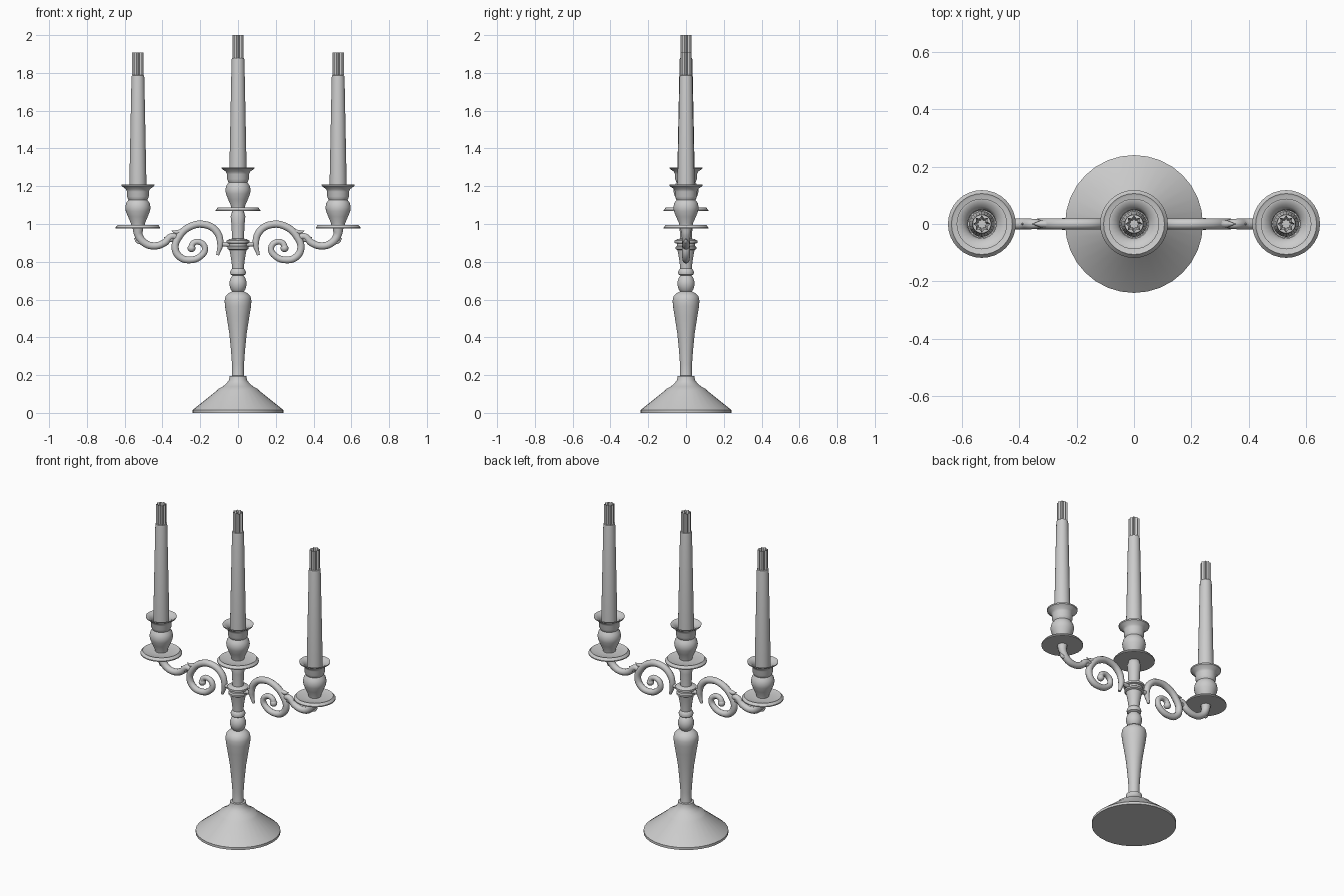
import bpy, bmesh, math

cube = bpy.data.objects.get("Cube")
if cube:
    bpy.data.objects.remove(cube, do_unlink=True)


def finish(obj, angle=35):
    bpy.ops.object.select_all(action='DESELECT')
    obj.select_set(True)
    bpy.context.view_layer.objects.active = obj
    bpy.ops.object.shade_smooth_by_angle(angle=math.radians(angle))
    return obj


def link_bmesh(name, bm, location, angle=35):
    bmesh.ops.recalc_face_normals(bm, faces=bm.faces[:])
    mesh = bpy.data.meshes.new(name)
    bm.to_mesh(mesh)
    bm.free()
    obj = bpy.data.objects.new(name, mesh)
    obj.location = location
    bpy.context.collection.objects.link(obj)
    return finish(obj, angle)


def lathe(name, profile, location=(0, 0, 0), sides=32):
    """Spin (radius, height) points round z; both ends are capped."""
    bm = bmesh.new()
    rings = []
    for r, z in profile:
        rings.append([bm.verts.new((r * math.cos(math.tau * i / sides),
                                    r * math.sin(math.tau * i / sides), z))
                      for i in range(sides)])
    for a, b in zip(rings, rings[1:]):
        for i in range(sides):
            j = (i + 1) % sides
            bm.faces.new((a[i], a[j], b[j], b[i]))
    bm.faces.new(rings[0])
    bm.faces.new(rings[-1])
    return link_bmesh(name, bm, location)


def tube(name, points, radii, side):
    """Round tapered tube through (x, z) points, mirrored by side."""
    curve = bpy.data.curves.new(name, 'CURVE')
    curve.dimensions = '3D'
    curve.bevel_depth = 1
    curve.bevel_resolution = 3
    curve.resolution_u = 6
    curve.use_fill_caps = True
    spline = curve.splines.new('BEZIER')
    spline.bezier_points.add(len(points) - 1)
    for bp, (x, z), r in zip(spline.bezier_points, points, radii):
        bp.co = (side * x, 0, z)
        bp.radius = r
        bp.handle_left_type = bp.handle_right_type = 'AUTO'
    temp = bpy.data.objects.new(name + "_path", curve)
    bpy.context.collection.objects.link(temp)
    bpy.context.view_layer.update()
    graph = bpy.context.evaluated_depsgraph_get()
    mesh = bpy.data.meshes.new_from_object(temp.evaluated_get(graph))
    bpy.data.objects.remove(temp, do_unlink=True)
    obj = bpy.data.objects.new(name, mesh)
    bpy.context.collection.objects.link(obj)
    return finish(obj, 50)


def wick(name, location, ribs=8):
    """Fluted tip with a sunken top."""
    bm = bmesh.new()
    rings = []
    for scale, z in ((1, 0), (1, .12), (.6, .095)):
        ring = []
        for i in range(ribs * 2):
            a = math.tau * i / (ribs * 2)
            r = scale * (.03 if i % 2 == 0 else .021)
            ring.append(bm.verts.new((r * math.cos(a), r * math.sin(a), z)))
        rings.append(ring)
    n = ribs * 2
    for a, b in zip(rings, rings[1:]):
        for i in range(n):
            bm.faces.new((a[i], a[(i + 1) % n], b[(i + 1) % n], b[i]))
    bm.faces.new(rings[0])
    bm.faces.new(rings[-1])
    return link_bmesh(name, bm, location, 20)


# Foot and turned stem
lathe("foot", [(.24, 0), (.24, .015), (.232, .022), (.112, .118), (.105, .127),
               (.08, .14), (.06, .157), (.047, .175), (.045, .195), (.03, .197)])
lathe("stem", [(.035, .18), (.031, .21), (.032, .26), (.037, .33), (.046, .42),
               (.06, .51), (.069, .565), (.071, .595), (.066, .618), (.048, .635),
               (.03, .643), (.038, .652), (.045, .675), (.045, .695), (.037, .717),
               (.028, .727), (.04, .733), (.042, .745), (.037, .758), (.031, .765),
               (.034, .80), (.041, .84), (.046, .865)])
lathe("arm_collar", [(.045, .862), (.055, .868), (.055, .878), (.048, .884),
                     (.048, .896), (.06, .9), (.06, .912), (.045, .92), (.033, .922)])
lathe("upper_stem", [(.033, .91), (.032, .94), (.035, 1.0), (.039, 1.04),
                     (.034, 1.055), (.03, 1.075)])

# Drip dish, cup, candle and wick, with heights relative to the dish underside
dish = [(.118, 0), (.118, .006), (.106, .02), (.1, .017), (.04, .017)]
cup = [(.035, .012), (.038, .03), (.052, .062), (.064, .092), (.067, .112),
       (.062, .135), (.05, .152), (.053, .158), (.058, .17), (.058, .195),
       (.063, .208), (.086, .225), (.088, .232), (.082, .232), (.06, .217),
       (.05, .2), (.048, .15)]
candle = [(.045, .15), (.045, .25), (.034, .8), (.032, .811), (.026, .812)]
for label, x, z in (("centre", 0, 1.068), ("left", .53, .976), ("right", -.53, .976)):
    spot = (x, 0, z)
    lathe(label + "_dish", dish, spot)
    lathe(label + "_cup", cup, spot)
    lathe(label + "_candle", candle, spot, 24)
    wick(label + "_wick", (x, 0, z + .812))

# Scrolled arms
scroll = [(.108, .835), (.094, .90), (.115, .962), (.177, .997), (.255, .985),
          (.313, .932), (.333, .873), (.307, .825), (.257, .81), (.2, .828),
          (.175, .868), (.197, .902), (.235, .9), (.248, .872)]
scroll_radii = [.008, .018, .02, .02, .02, .02, .02, .02, .019, .018, .017, .016,
                .016, .018]
arm = [(.53, .98), (.526, .94), (.495, .9), (.445, .884), (.39, .9), (.35, .935),
       (.318, .925)]
arm_radii = [.03, .023, .021, .02, .02, .018, .014]
leaves = {"arch_leaf": [(.28, .965), (.325, .957), (.353, .965)],
          "arm_leaf": [(.345, .92), (.375, .917), (.392, .932)],
          "outer_leaf": [(.5, .91), (.53, .908), (.55, .925)]}
for label, side in (("left", 1), ("right", -1)):
    tube(label + "_scroll", scroll, scroll_radii, side)
    tube(label + "_arm", arm, arm_radii, side)
    tube(label + "_arm_joint", [(.04, .89), (.095, .895)], [.013, .013], side)
    for leaf, path in leaves.items():
        tube(label + "_" + leaf, path, [.016, .012, .001], side)
    bpy.ops.mesh.primitive_uv_sphere_add(segments=16, ring_count=10, radius=.021,
                                         location=(side * .246, 0, .872))
    bpy.context.object.name = label + "_scroll_bud"
    finish(bpy.context.object)
